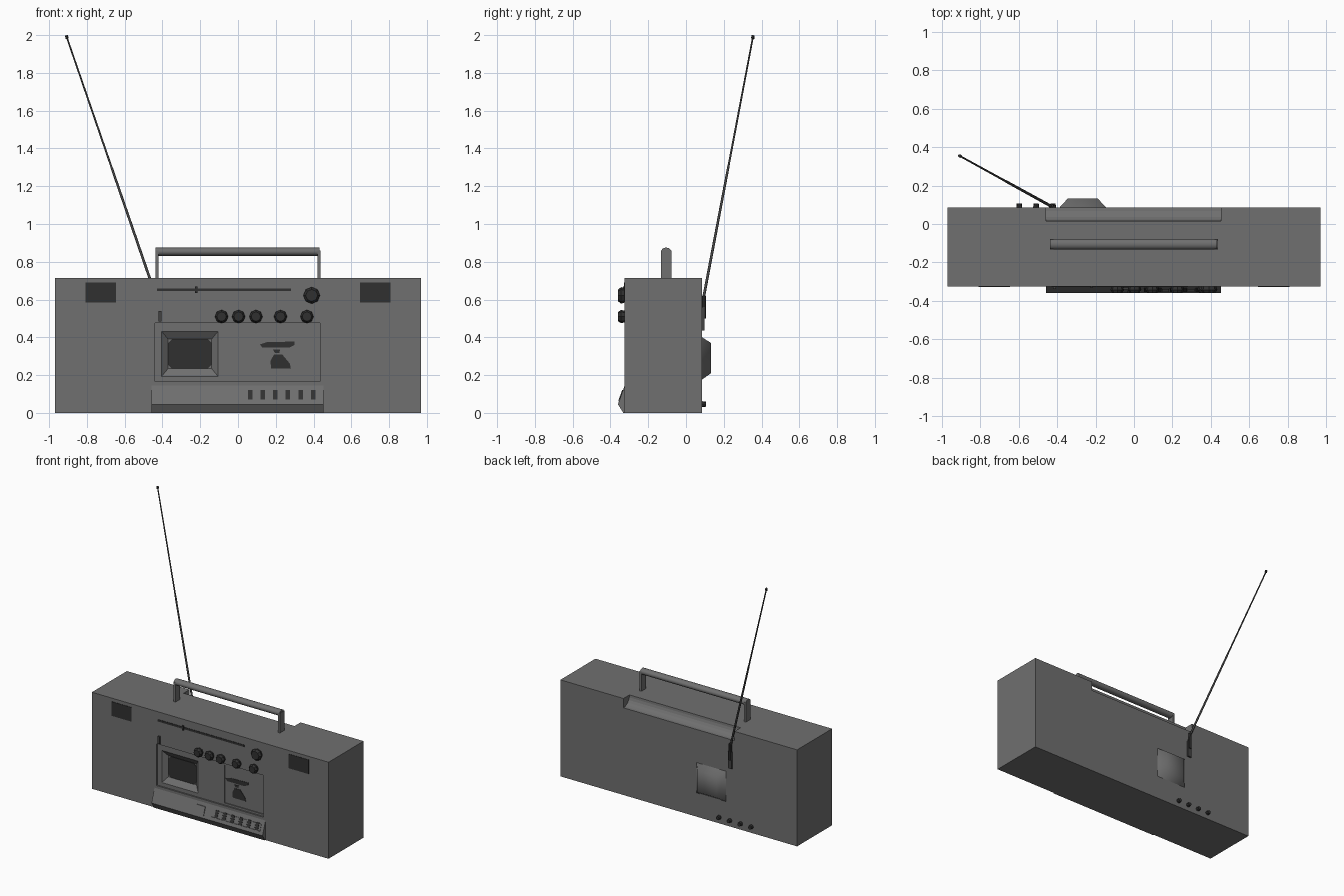
import bpy, bmesh, math
from mathutils import Vector

if "Cube" in bpy.data.objects:
    bpy.data.objects.remove(bpy.data.objects["Cube"])


def mat(name, v):
    m = bpy.data.materials.new(name)
    m.diffuse_color = (v, v, v, 1)
    m.use_nodes = True
    m.node_tree.nodes["Principled BSDF"].inputs["Base Color"].default_value = m.diffuse_color
    return m


BODY = mat("body_grey", 0.16)
DARK = mat("dark_grey", 0.03)
ROD = mat("antenna_grey", 0.055)
FRONT, BACK = -0.325, 0.085


def finish(name, bm, m, smooth=None):
    bmesh.ops.recalc_face_normals(bm, faces=bm.faces)
    me = bpy.data.meshes.new(name)
    bm.to_mesh(me)
    bm.free()
    ob = bpy.data.objects.new(name, me)
    bpy.context.collection.objects.link(ob)
    me.materials.append(m)
    if smooth:
        bpy.ops.object.select_all(action='DESELECT')
        ob.select_set(True)
        bpy.context.view_layer.objects.active = ob
        bpy.ops.object.shade_smooth_by_angle(angle=math.radians(smooth))
    return ob


def loft(name, a, b, m, smooth=None):
    """Solid between two matching rings of points."""
    bm = bmesh.new()
    va, vb = [bm.verts.new(p) for p in a], [bm.verts.new(p) for p in b]
    bm.faces.new(va)
    bm.faces.new(vb[::-1])
    n = len(va)
    for i in range(n):
        j = (i + 1) % n
        bm.faces.new((va[i], vb[i], vb[j], va[j]))
    return finish(name, bm, m, smooth)


def rect(x0, x1, z0, z1, y):
    return [(x0, y, z0), (x1, y, z0), (x1, y, z1), (x0, y, z1)]


def box(name, x0, x1, y0, y1, z0, z1, m):
    return loft(name, rect(x0, x1, z0, z1, y0), rect(x0, x1, z0, z1, y1), m)


def plate(name, pts, y, t, m):
    """Flat outline in x, z, thickness t toward the front."""
    return loft(name, [(x, y, z) for x, z in pts], [(x, y - t, z) for x, z in pts], m)


def rod(name, p, q, r0, r1, n, m, smooth=None):
    p, q = Vector(p), Vector(q)
    bm = bmesh.new()
    bmesh.ops.create_cone(bm, cap_ends=True, segments=n, radius1=r0, radius2=r1, depth=(q - p).length)
    R = (q - p).to_track_quat('Z', 'Y').to_matrix()
    for v in bm.verts:
        v.co = R @ v.co + (p + q) / 2
    return finish(name, bm, m, smooth)


def cut(ob, cutter):
    md = ob.modifiers.new("cut", 'BOOLEAN')
    md.operation, md.solver, md.object = 'DIFFERENCE', 'EXACT', cutter
    bpy.context.view_layer.objects.active = ob
    bpy.ops.object.modifier_apply(modifier=md.name)
    bpy.data.objects.remove(cutter)


# Case with antenna groove, cassette panel and tape window recesses
case = box("case", -0.97, 0.97, FRONT, BACK, 0, 0.715, BODY)
cut(case, rod("groove_cutter", (-0.457, BACK, 0.716), (0.453, BACK, 0.716), 0.07, 0.07, 24, BODY))
cut(case, box("panel_cutter", -0.44, 0.435, FRONT - 0.1, FRONT + 0.01, 0.165, 0.475, BODY))
cut(case, box("door_cutter", 0.11, 0.425, FRONT - 0.1, FRONT + 0.017, 0.18, 0.46, BODY))
cut(case, loft("window_cutter", rect(-0.415, -0.095, 0.18, 0.445, FRONT),
               rect(-0.37, -0.14, 0.235, 0.39, FRONT + 0.04), BODY))

# Tape window and the dark markings of the right door
c = 0.02
plate("tape_window", [(-0.37 + c, 0.235), (-0.14 - c, 0.235), (-0.14, 0.235 + c), (-0.14, 0.39 - c),
                      (-0.14 - c, 0.39), (-0.37 + c, 0.39), (-0.37, 0.39 - c), (-0.37, 0.235 + c)],
      FRONT + 0.041, 0.004, DARK)
door_y = FRONT + 0.018
plate("door_mark_upper", [(0.13, 0.345), (0.27, 0.345), (0.3, 0.36), (0.3, 0.378), (0.15, 0.374), (0.115, 0.362)],
      door_y, 0.004, DARK)
plate("door_mark_neck", [(0.195, 0.318), (0.22, 0.318), (0.222, 0.335), (0.185, 0.335)], door_y, 0.004, DARK)
plate("door_mark_lower", [(0.175, 0.235), (0.28, 0.235), (0.275, 0.26), (0.235, 0.308), (0.19, 0.308), (0.172, 0.275)],
      door_y, 0.004, DARK)

# Small grilles at the upper corners
for s, side in ((-1, "left"), (1, "right")):
    x0, x1 = sorted((s * 0.645, s * 0.808))
    box(side + "_grille", x0, x1, FRONT - 0.003, FRONT + 0.002, 0.585, 0.69, DARK)

# Tuning scale, pointer and band switch
box("tuning_slot", -0.43, 0.28, FRONT - 0.003, FRONT + 0.002, 0.644, 0.659, DARK)
box("tuning_pointer", -0.227, -0.215, FRONT - 0.008, FRONT, 0.635, 0.67, DARK)
box("band_switch", -0.422, -0.406, FRONT - 0.012, FRONT, 0.485, 0.54, ROD)


# Octagonal knobs with a stepped cap
def knob(name, x, z, r):
    rod(name + "_base", (x, FRONT + 0.002, z), (x, FRONT - 0.018, z), r * 0.85, r, 8, DARK)
    rod(name + "_cap", (x, FRONT - 0.018, z), (x, FRONT - 0.034, z), r, r * 0.72, 8, DARK)


knob("tuning_knob", 0.39, 0.622, 0.044)
for i, x in enumerate((-0.087, 0.003, 0.095, 0.225, 0.365)):
    knob(f"control_knob_{i + 1}", x, 0.51, 0.035)

# Sloping key tray along the lower front
prof = [(FRONT + 0.002, 0.145), (FRONT, 0.145), (-0.36, 0.045), (-0.332, 0), (FRONT + 0.002, 0)]
tray = loft("key_tray", [(-0.457, y, z) for y, z in prof], [(0.453, y, z) for y, z in prof], BODY)


def on_slope(name, x0, x1, z0, z1, t, m):
    """Plate lying on the tray slope."""
    s = lambda z: -0.36 + (z - 0.045) * 0.35
    lo = [(x0, s(z0), z0), (x1, s(z0), z0), (x1, s(z1), z1), (x0, s(z1), z1)]
    loft(name, lo, [(x, y - t, z) for x, y, z in lo], m)


on_slope("stop_key", -0.1, -0.032, 0.062, 0.122, 0.005, BODY)
on_slope("key_lip", 0.03, 0.425, 0.06, 0.07, 0.004, BODY)
for i in range(6):
    x = 0.065 + i * 0.0665
    on_slope(f"key_gap_{i + 1}", x - 0.012, x + 0.012, 0.07, 0.12, 0.003, DARK)
    on_slope(f"key_{i + 1}", x + 0.014, x + 0.05 if i < 5 else x + 0.03, 0.072, 0.116, 0.003, BODY)

# Handle: rounded bar on two thin posts
ring = [(-0.105 + 0.027 * math.cos(a), 0.853 + 0.022 * math.sin(a))
        for a in (math.tau * k / 20 for k in range(20))]
loft("handle_bar", [(-0.436, y, z) for y, z in ring], [(0.432, y, z) for y, z in ring], BODY, 40)
for s, side in ((-1, "left"), (1, "right")):
    x0, x1 = sorted((s * 0.42, s * 0.436))
    box(side + "_handle_post", x0, x1, -0.132, -0.078, 0.71, 0.86, BODY)

# Rear bump and sockets
loft("rear_bump", rect(-0.39, -0.143, 0.175, 0.402, BACK - 0.002),
     rect(-0.345, -0.188, 0.21, 0.37, BACK + 0.047), BODY, 80)
for i in range(4):
    x = -0.597 + i * 0.088
    rod(f"socket_{i + 1}", (x, BACK - 0.002, 0.046), (x, BACK + 0.022, 0.046), 0.016, 0.013, 8, DARK)

# Antenna: bracket, hinge and tapered rod with tip
foot, tip = Vector((-0.432, 0.093, 0.61)), Vector((-0.908, 0.355, 1.993))
box("antenna_bracket", -0.442, -0.412, BACK - 0.002, BACK + 0.012, 0.435, 0.56, ROD)
rod("antenna_hinge", (-0.428, 0.095, 0.5), (-0.43, 0.095, 0.62), 0.012, 0.011, 8, DARK)
rod("antenna_lower", foot, foot.lerp(tip, 0.5), 0.0075, 0.0065, 8, ROD, 50)
rod("antenna_upper", foot.lerp(tip, 0.5), tip, 0.0055, 0.0045, 8, ROD, 50)
rod("antenna_tip", foot.lerp(tip, 0.992), tip + Vector((0, 0, 0.005)), 0.009, 0.008, 8, DARK)
